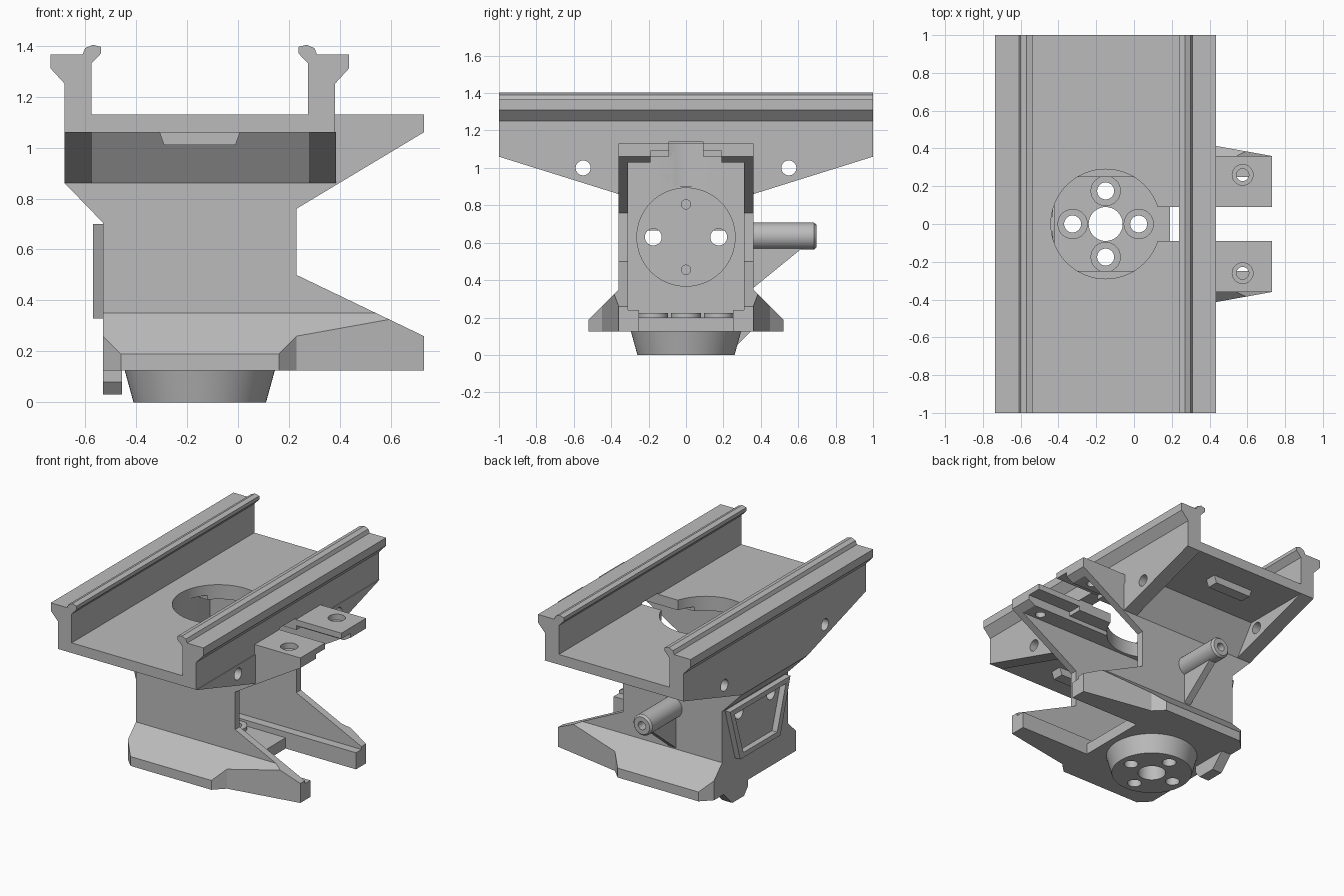
import bpy, bmesh, math

cube = bpy.data.objects.get("Cube")
if cube:
    bpy.data.objects.remove(cube, do_unlink=True)

grey = bpy.data.materials.new("plain_grey")
grey.use_nodes = True
grey.diffuse_color = (0.5, 0.5, 0.5, 1)
grey.node_tree.nodes["Principled BSDF"].inputs["Base Color"].default_value = (0.5, 0.5, 0.5, 1)

CX = -0.15  # axis of the tray, opening and foot


def place(axis, p, h):
    return {"x": (h, p[0], p[1]), "y": (p[0], h, p[1]), "z": (p[0], p[1], h)}[axis]


def loft(name, axis, low, high, lo, hi):
    """Solid between two matching outlines at lo and hi on an axis."""
    bm = bmesh.new()
    a = [bm.verts.new(place(axis, p, lo)) for p in low]
    b = [bm.verts.new(place(axis, p, hi)) for p in high]
    bm.faces.new(a)
    bm.faces.new(b)
    for i in range(len(a)):
        j = (i + 1) % len(a)
        bm.faces.new((a[i], a[j], b[j], b[i]))
    bmesh.ops.recalc_face_normals(bm, faces=bm.faces)
    mesh = bpy.data.meshes.new(name)
    bm.to_mesh(mesh)
    bm.free()
    mesh.materials.append(grey)
    ob = bpy.data.objects.new(name, mesh)
    bpy.context.collection.objects.link(ob)
    return ob


def prism(name, axis, pts, lo, hi):
    return loft(name, axis, pts, pts, lo, hi)


def box(name, x, y, z):
    return prism(name, "z", [(x[0], y[0]), (x[1], y[0]), (x[1], y[1]), (x[0], y[1])], *z)


def ring(c, r, n):
    return [(c[0] + r * math.cos(2 * math.pi * i / n), c[1] + r * math.sin(2 * math.pi * i / n))
            for i in range(n)]


def cyl(name, axis, c, r, lo, hi, r2=None, n=32):
    return loft(name, axis, ring(c, r, n), ring(c, r2 or r, n), lo, hi)


def mirrored(half, centre=0.0):
    """Close a half outline by reflecting its first coordinate."""
    return half + [(2 * centre - u, v) for u, v in reversed(half)]


def combine(target, tool, op):
    mod = target.modifiers.new("join", "BOOLEAN")
    mod.operation, mod.solver, mod.object = op, "EXACT", tool
    with bpy.context.temp_override(object=target, active_object=target):
        bpy.ops.object.modifier_apply(modifier=mod.name)
    bpy.data.objects.remove(tool, do_unlink=True)


def cut(target, *tools):
    for t in tools:
        combine(target, t, "DIFFERENCE")


# Tray with flared and lipped rails
rail = [(-0.68, 1.06), (-0.68, 1.25), (-0.735, 1.31), (-0.735, 1.365), (-0.61, 1.365),
        (-0.6, 1.39), (-0.57, 1.403), (-0.537, 1.395), (-0.537, 1.37), (-0.575, 1.33),
        (-0.575, 1.13)]
body = prism("mount_body", "y", mirrored(rail, CX), -1, 1)

# Tapered side walls and sloped centre below the tray
for x0, x1, reach in ((-0.68, -0.575, 1), (0.28, 0.385, 1), (-0.6, 0.3, 0.5)):
    web = [(-reach, 1.06), (-reach, 1.061), (reach, 1.061), (reach, 1.06), (0.36, 0.86), (-0.36, 0.86)]
    combine(body, prism("web", "x", web, x0, x1), "UNION")

# Column with upper and lower prongs and a sloped base flange
side = [(-0.68, 1.13), (-0.68, 0.86), (-0.53, 0.705), (-0.53, 0.125), (0.73, 0.125), (0.73, 0.26),
        (0.23, 0.5), (0.23, 0.76), (0.73, 1.06), (0.73, 1.13)]
section = mirrored([(-0.36, 1.13), (-0.36, 0.35), (-0.52, 0.19), (-0.52, 0.125)])
plan = [(-0.7, 0.45), (-0.53, 0.45), (-0.46, 0.52), (0.16, 0.52), (0.23, 0.45), (0.73, 0.36)]
plan += [(x, -y) for x, y in reversed(plan)]
column = prism("column", "y", side, -0.6, 0.6)
combine(column, prism("section", "x", section, -1, 1), "INTERSECT")
combine(column, prism("plan", "z", plan, 0, 2), "INTERSECT")
combine(body, column, "UNION")

# Conical foot
combine(body, cyl("foot", "z", (CX, 0), 0.26, 0, 0.145, 0.3, 64), "UNION")

# Hollow interior, open toward the prongs
inner = mirrored([(-0.25, 0.2), (-0.25, 0.24), (-0.31, 0.24), (-0.31, 1.03), (-0.19, 1.03), (-0.19, 1.06)])
cut(body,
    prism("chamber", "x", inner, -0.43, 1),
    box("prong_gap", (0.19, 1), (-0.25, 0.25), (0.05, 0.22)),
    box("prong_step", (0.385, 1), (-0.19, 0.19), (1.0, 1.09)),
    cyl("tray_opening", "z", (CX, 0), 0.29, 0.9, 1.2, n=64),
    box("slot", (CX, 1), (-0.09, 0.09), (1.0, 1.14)),
    cyl("foot_bore", "z", (CX, 0), 0.09, -0.1, 0.5))

# Screw holes in prongs, side walls, back wall and foot
for s in (-1, 1):
    cut(body,
        cyl("screw", "z", (0.575, s * 0.26), 0.033, 0.9, 1.2),
        cyl("sink", "z", (0.575, s * 0.26), 0.055, 1.09, 1.2),
        cyl("wall_hole", "x", (s * 0.55, 1.0), 0.04, -1, 1),
        cyl("back_hole", "x", (s * 0.175, 0.63), 0.045, -0.7, -0.3))
feet = [(CX + 0.175 * math.cos(a), 0.175 * math.sin(a)) for a in (0, math.pi / 2, math.pi, math.pi * 1.5)]
for c in feet:
    cut(body, cyl("foot_hole", "z", c, 0.045, -0.1, 0.5))

# Raised collars around the foot holes
for i, c in enumerate(feet):
    collar = cyl("foot_collar_%d" % (i + 1), "z", c, 0.08, 0.19, 0.225)
    cut(collar, cyl("collar_hole", "z", c, 0.045, 0, 0.5))

# Round pad on the back wall
pad = cyl("back_pad", "x", (0, 0.63), 0.265, -0.435, -0.42, n=64)
for y, z, r in ((0.175, 0.63, 0.045), (-0.175, 0.63, 0.045), (0, 0.455, 0.025), (0, 0.805, 0.025)):
    cut(pad, cyl("pad_hole", "x", (y, z), r, -0.5, -0.3))

# Raised frame on the outside of the back wall
frame = prism("outer_frame", "x", mirrored([(-0.33, 0.7), (-0.22, 0.33)]), -0.57, -0.525)
cut(frame, prism("frame_opening", "x", mirrored([(-0.28, 0.665), (-0.185, 0.365)]), -0.7, -0.4))

# Side pin with a bored end and a supporting gusset
pin = cyl("side_pin", "y", (CX, 0.635), 0.072, 0.34, 0.685)
tip = cyl("pin_tip", "y", (CX, 0.635), 0.072, 0.685, 0.698, 0.06)
combine(pin, tip, "UNION")
cut(pin, cyl("pin_bore", "y", (CX, 0.635), 0.028, 0.6, 0.8))
prism("pin_gusset", "x", [(0.35, 0.35), (0.62, 0.57), (0.62, 0.6), (0.35, 0.6)], CX - 0.025, CX + 0.025)

# Small tab under the base and bosses under the tray ends
prism("base_tab", "x", [(0.08, 0.13), (0.08, 0.08), (0.12, 0.03), (0.25, 0.03), (0.35, 0.13)], -0.53, -0.455)
for s, label in ((-1, "front"), (1, "rear")):
    prism(label + "_boss", "y", mirrored([(-0.31, 1.065), (-0.29, 1.01)], CX),
          min(s * 0.74, s * 0.82), max(s * 0.74, s * 0.82))

# Smooth only the round surfaces
for ob in bpy.context.collection.objects:
    if ob.type == "MESH" and grey.name in ob.data.materials:
        with bpy.context.temp_override(object=ob, active_object=ob, selected_objects=[ob],
                                       selected_editable_objects=[ob]):
            bpy.ops.object.shade_smooth_by_angle(angle=math.radians(20))
